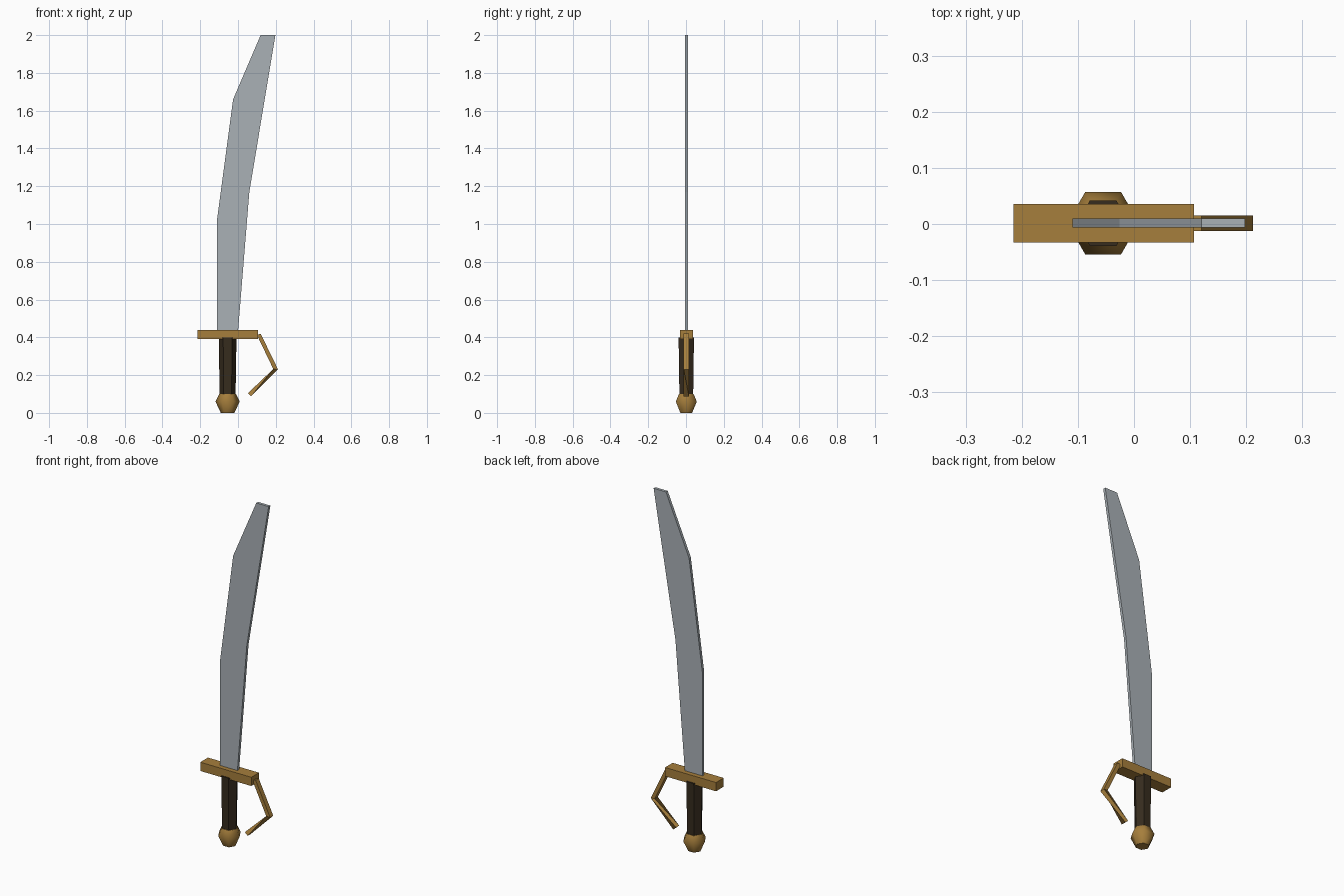
import bpy, bmesh, math

if "Cube" in bpy.data.objects:
    bpy.data.objects.remove(bpy.data.objects["Cube"])


def material(name, rgb):
    m = bpy.data.materials.new(name)
    m.diffuse_color = (*rgb, 1.0)
    m.use_nodes = True
    m.node_tree.nodes["Principled BSDF"].inputs["Base Color"].default_value = m.diffuse_color
    return m


STEEL = material("steel grey", (0.40, 0.44, 0.47))
BRASS = material("aged brass", (0.38, 0.21, 0.045))
LEATHER = material("dark leather", (0.037, 0.025, 0.013))
YC = 0.0015   # depth centre of the whole weapon
GRIP_X = -0.055


def loft(name, rings, mat):
    """Skin a list of equal-length vertex rings and cap both ends."""
    bm = bmesh.new()
    loops = [[bm.verts.new(p) for p in ring] for ring in rings]
    n = len(loops[0])
    for a, b in zip(loops, loops[1:]):
        for i in range(n):
            j = (i + 1) % n
            bm.faces.new((a[i], a[j], b[j], b[i]))
    bm.faces.new(loops[0][::-1])
    bm.faces.new(loops[-1])
    bmesh.ops.recalc_face_normals(bm, faces=bm.faces[:])
    me = bpy.data.meshes.new(name)
    bm.to_mesh(me)
    bm.free()
    ob = bpy.data.objects.new(name, me)
    me.materials.append(mat)
    bpy.context.collection.objects.link(ob)
    return ob


def extruded(name, outline, half, mat):
    """Extrude an x/z outline through the depth."""
    return loft(name, [[(x, YC + s * half, z) for x, z in outline] for s in (-1, 1)], mat)


def hex_turned(name, profile, mat):
    """Six-sided turned shape from (radius, z) pairs."""
    return loft(name, [[(GRIP_X + r * math.cos(math.radians(60 * i)),
                         YC + r * math.sin(math.radians(60 * i)), z)
                        for i in range(6)] for r, z in profile], mat)


# Curved, clipped-point blade
extruded("blade", [(-0.11, 0.43), (0.0, 0.43), (0.06, 1.17), (0.198, 2.0),
                   (0.12, 2.0), (-0.026, 1.66), (-0.11, 1.03)], 0.008, STEEL)

# Straight crossguard
extruded("crossguard", [(-0.215, 0.39), (0.107, 0.39), (0.107, 0.44), (-0.215, 0.44)],
         0.0345, BRASS)

# Tapered six-sided grip
hex_turned("grip", [(0.042, 0.09), (0.047, 0.40)], LEATHER)

# Rounded six-sided pommel
pommel = hex_turned("pommel", [(0.036, 0.0), (0.064, 0.06), (0.045, 0.10)], BRASS)
bpy.context.view_layer.objects.active = pommel
pommel.select_set(True)
bpy.ops.object.shade_smooth_by_angle(angle=math.radians(62))

# Bent knuckle guard; its lower arm twists a quarter turn
sections = [((0.100, 0.413), (0.120, 0.419), 0),
            ((0.187, 0.232), (0.212, 0.230), 0),
            ((0.052, 0.104), (0.070, 0.088), 1)]
rings = []
for (xi, zi), (xo, zo), turn in sections:
    ring = [(xi, YC - 0.014, zi), (xo, YC - 0.014, zo),
            (xo, YC + 0.014, zo), (xi, YC + 0.014, zi)]
    rings.append(ring[turn:] + ring[:turn])
loft("knuckle_guard", rings, BRASS)
